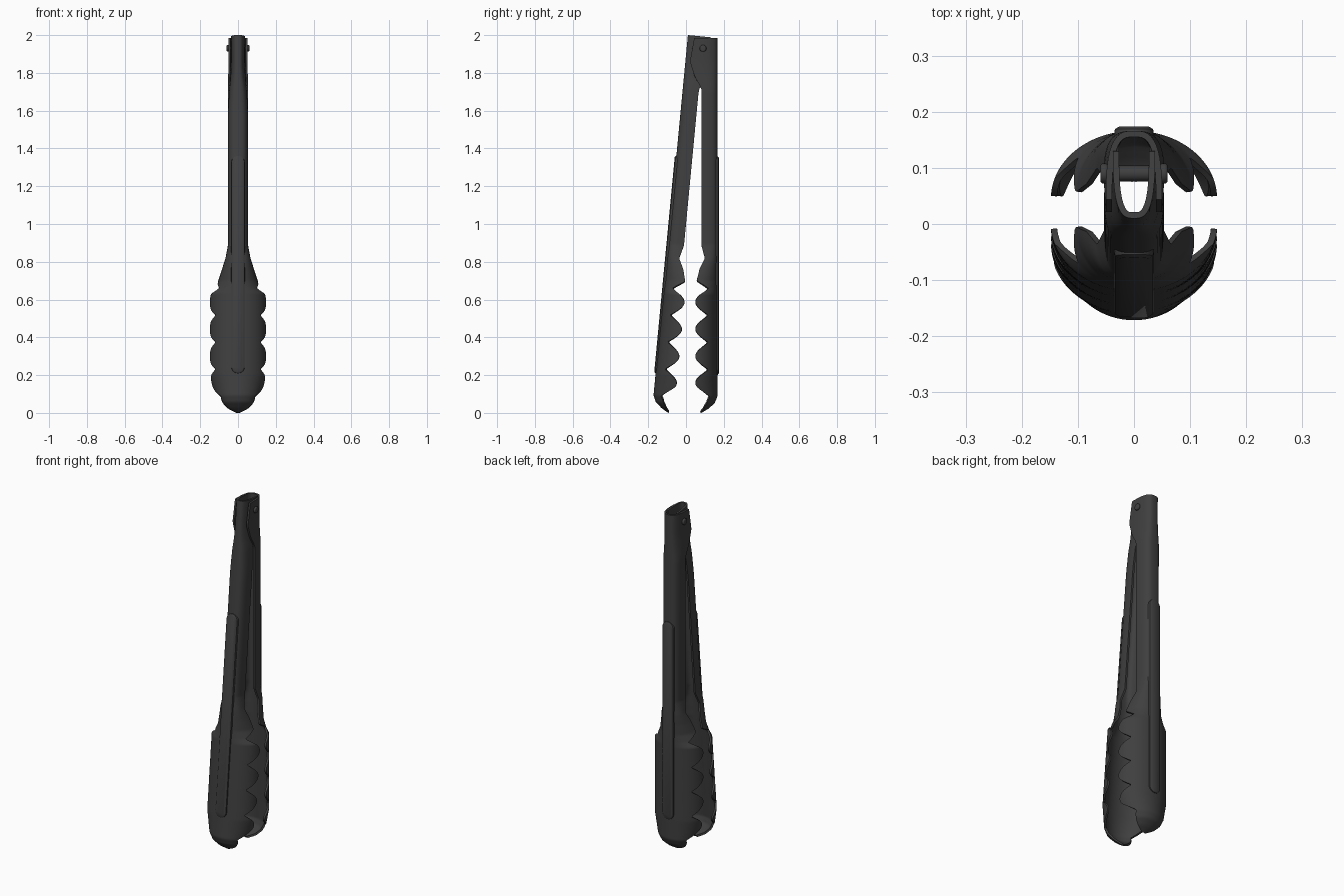
import bpy
import bmesh
from math import sin, cos, pi, radians
from mathutils import Matrix

cube = bpy.data.objects.get("Cube")
if cube:
    bpy.data.objects.remove(cube, do_unlink=True)

# One dark grey finish for everything
grey = bpy.data.materials.new("dark_grey")
grey.use_nodes = True
colour = (0.05, 0.05, 0.05, 1)
grey.diffuse_color = colour
grey.node_tree.nodes["Principled BSDF"].inputs["Base Color"].default_value = colour

# Arm stations: height, half width, depth, edge angle, setback, squareness
STATIONS = [
    (0.0, 0.008, 0.005, 90, 0.085, 2),
    (0.02, 0.05, 0.025, 85, 0.05, 2),
    (0.05, 0.085, 0.06, 70, 0.015, 2),
    (0.085, 0.115, 0.1, 52, 0, 2),
    (0.14, 0.135, 0.12, 52, 0, 2),
    (0.2, 0.148, 0.12, 52, 0, 2),
    (0.63, 0.148, 0.12, 52, 0, 2),
    (0.659, 0.125, 0.12, 52, 0, 2),
    (0.7, 0.105, 0.12, 85, 0, 2),
    (0.76, 0.085, 0.095, 90, 0, 2.2),
    (0.82, 0.066, 0.066, 90, 0, 2.6),
    (0.89, 0.053, 0.085, 90, 0, 3),
    (1.72, 0.054, 0.085, 90, 0, 3),
    (1.78, 0.052, 0.12, 90, 0, 3),
    (1.86, 0.05, 0.145, 90, 0, 3),
    (2.0, 0.05, 0.12, 90, 0, 3),
]
SCALLOP_LOW, SCALLOP_HIGH, SCALLOPS = 0.085, 0.659, 4
COLUMNS = 32


def station(z):
    """Interpolated section values at height z, with scallops on the head."""
    for a, b in zip(STATIONS, STATIONS[1:]):
        if z <= b[0]:
            f = (z - a[0]) / (b[0] - a[0])
            width, depth, angle, setback, power = [
                p + (q - p) * f for p, q in zip(a[1:], b[1:])]
            break
    if SCALLOP_LOW < z < SCALLOP_HIGH:
        phase = (z - SCALLOP_LOW) / (SCALLOP_HIGH - SCALLOP_LOW)
        angle += 36 * abs(sin(phase * SCALLOPS * pi))
    return width, depth, radians(angle), setback, power


def finish(obj, matrix=None):
    """Apply modifiers, place, colour and shade the part."""
    bpy.ops.object.select_all(action='DESELECT')
    obj.select_set(True)
    bpy.context.view_layer.objects.active = obj
    for m in list(obj.modifiers):
        bpy.ops.object.modifier_apply(modifier=m.name)
    if matrix:
        obj.data.transform(matrix)
    obj.data.materials.clear()
    obj.data.materials.append(grey)
    bpy.ops.object.shade_smooth_by_angle(angle=radians(40))


def new_object(name, bm):
    mesh = bpy.data.meshes.new(name)
    bm.to_mesh(mesh)
    bm.free()
    obj = bpy.data.objects.new(name, mesh)
    bpy.context.collection.objects.link(obj)
    return obj


def make_arm(name, matrix, top, pinch):
    """Channel arm with scalloped spoon head; +y is the inside."""
    heights = [i * 0.9 / 120 for i in range(120)]
    heights += [0.9 + (top - 0.9) * i / 44 for i in range(45)]
    bm = bmesh.new()
    rows = []
    for z in heights:
        width, depth, limit, setback, power = station(z)
        # The inner arm narrows to fit between the outer arm's ears
        f = min(max((z - 1.55) / 0.3, 0), 1)
        width *= 1 - pinch * f * f * (3 - 2 * f)
        row = []
        for i in range(COLUMNS + 1):
            t = (2 * i / COLUMNS - 1) * limit
            side = 1 if t >= 0 else -1
            x = side * width * abs(sin(t)) ** (2 / power)
            y = setback + depth * (1 - max(cos(t), 0) ** (2 / power))
            row.append(bm.verts.new((x, y, z)))
        rows.append(row)
    for low, high in zip(rows, rows[1:]):
        for i in range(COLUMNS):
            bm.faces.new((low[i], low[i + 1], high[i + 1], high[i]))
    arm = new_object(name, bm)
    wall = arm.modifiers.new("wall", 'SOLIDIFY')
    wall.thickness = 0.011
    wall.offset = -1
    finish(arm, matrix)


def make_rib(name, matrix):
    """Raised round-ended stiffening rib along the outside of an arm."""
    bm = bmesh.new()
    low, high, steps = 0.2, 1.36, 10

    def outline(radius, y):
        points = []
        for end, start in ((high - 0.036, 0), (low + 0.036, pi)):
            for i in range(steps + 1):
                a = start + pi * i / steps
                points.append(bm.verts.new(
                    (radius * cos(a), y, end + radius * sin(a))))
        return points

    loops = [outline(0.036, 0.008), outline(0.034, -0.003), outline(0.026, -0.008)]
    for a, b in zip(loops, loops[1:]):
        for i in range(len(a)):
            j = (i + 1) % len(a)
            bm.faces.new((a[i], a[j], b[j], b[i]))
    bm.faces.new(loops[0])
    bm.faces.new(loops[-1])
    bmesh.ops.recalc_face_normals(bm, faces=bm.faces)
    finish(new_object(name, bm), matrix)


# Upright back arm and leaning front arm
back = Matrix.Translation((0, 0.166, 0)) @ Matrix.Rotation(pi, 4, 'Z')
front = (Matrix.Translation((0, 0.01, 2)) @ Matrix.Rotation(radians(-5.45), 4, 'X')
         @ Matrix.Translation((0, 0, -2)))
make_arm("back_arm", back, 1.985, 0)
make_arm("front_arm", front, 2.0, 0.25)
make_rib("back_rib", back)
make_rib("front_rib", front)


# Hinge pin with a rounded head at each side
def make_cylinder(name, x, radius, length, bevel):
    bpy.ops.mesh.primitive_cylinder_add(
        vertices=24, radius=radius, depth=length,
        location=(x, 0.09, 1.93), rotation=(0, pi / 2, 0))
    obj = bpy.context.object
    obj.name = name
    if bevel:
        mod = obj.modifiers.new("round", 'BEVEL')
        mod.width = bevel
        mod.segments = 3
    finish(obj)


make_cylinder("hinge_pin", 0, 0.014, 0.1, 0)
for side, label in ((1, "left"), (-1, "right")):
    make_cylinder(label + "_pin_head", side * 0.053, 0.018, 0.014, 0.005)
